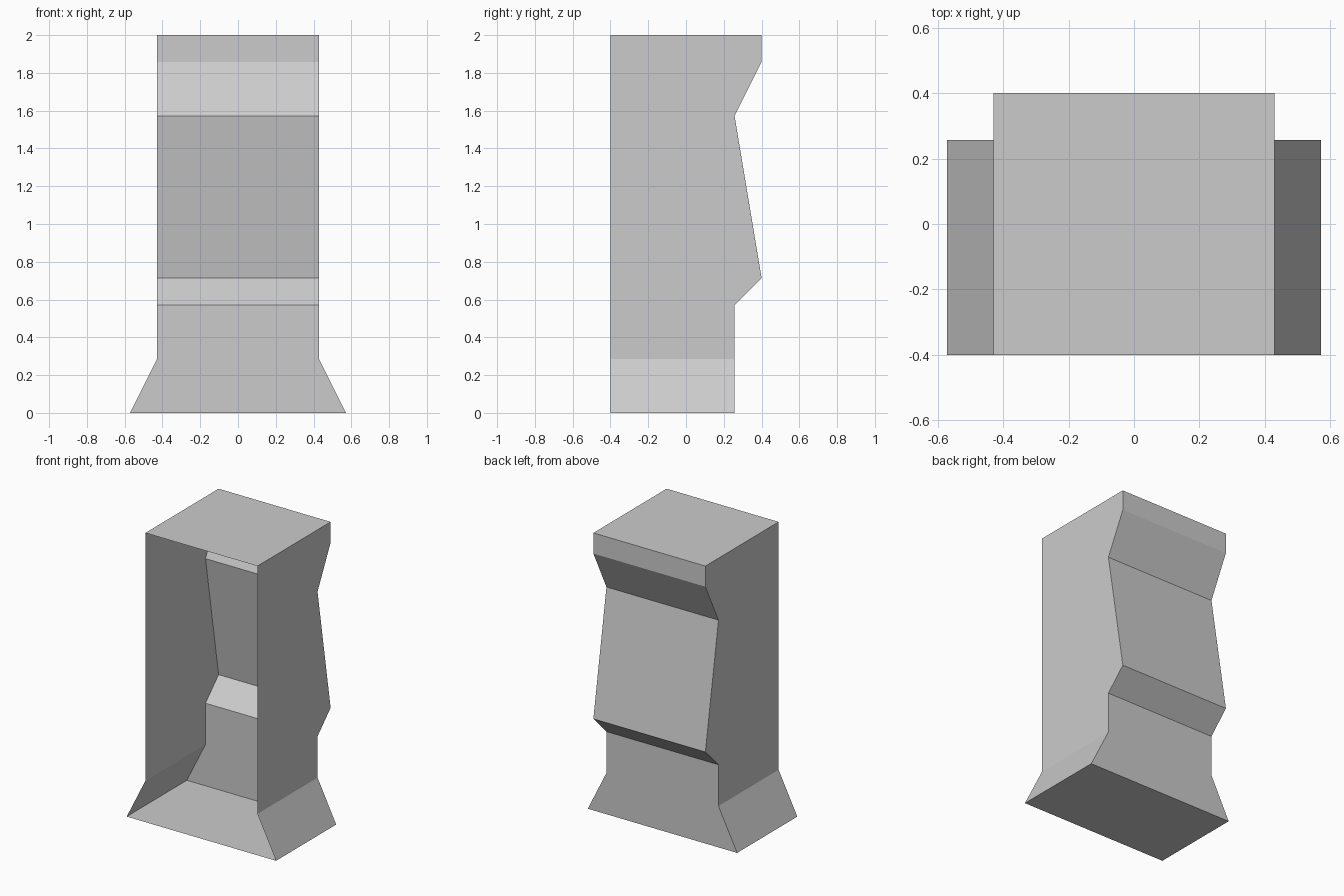
import bpy, bmesh

if "Cube" in bpy.data.objects:
    bpy.data.objects.remove(bpy.data.objects["Cube"])

U = 1 / 7
FRONT = -0.4
MID, DEEP = 0.4 - U, 0.4

# Cabinet levels from floor to roof: height, half width, back depth
levels = [
    (0, 4 * U, MID),        # flared foot
    (2 * U, 3 * U, MID),
    (4 * U, 3 * U, MID),
    (5 * U, 3 * U, DEEP),   # lower ledge
    (11 * U, 3 * U, MID),   # sloped panel
    (13 * U, 3 * U, DEEP),  # upper overhang
    (2, 3 * U, DEEP),
]

bm = bmesh.new()
rings = [[bm.verts.new((x, y, z)) for x, y in
          ((-w, FRONT), (-w, back), (w, back), (w, FRONT))]
         for z, w, back in levels]

# Two sides and the back; the front stays open
for low, high in zip(rings, rings[1:]):
    for i in range(3):
        bm.faces.new((low[i], high[i], high[i + 1], low[i + 1]))

# Floor and roof
bm.faces.new(rings[0])
bm.faces.new(rings[-1][::-1])

mesh = bpy.data.meshes.new("open_cabinet_shell")
bm.to_mesh(mesh)
bm.free()
shell = bpy.data.objects.new("open_cabinet_shell", mesh)
bpy.context.collection.objects.link(shell)
